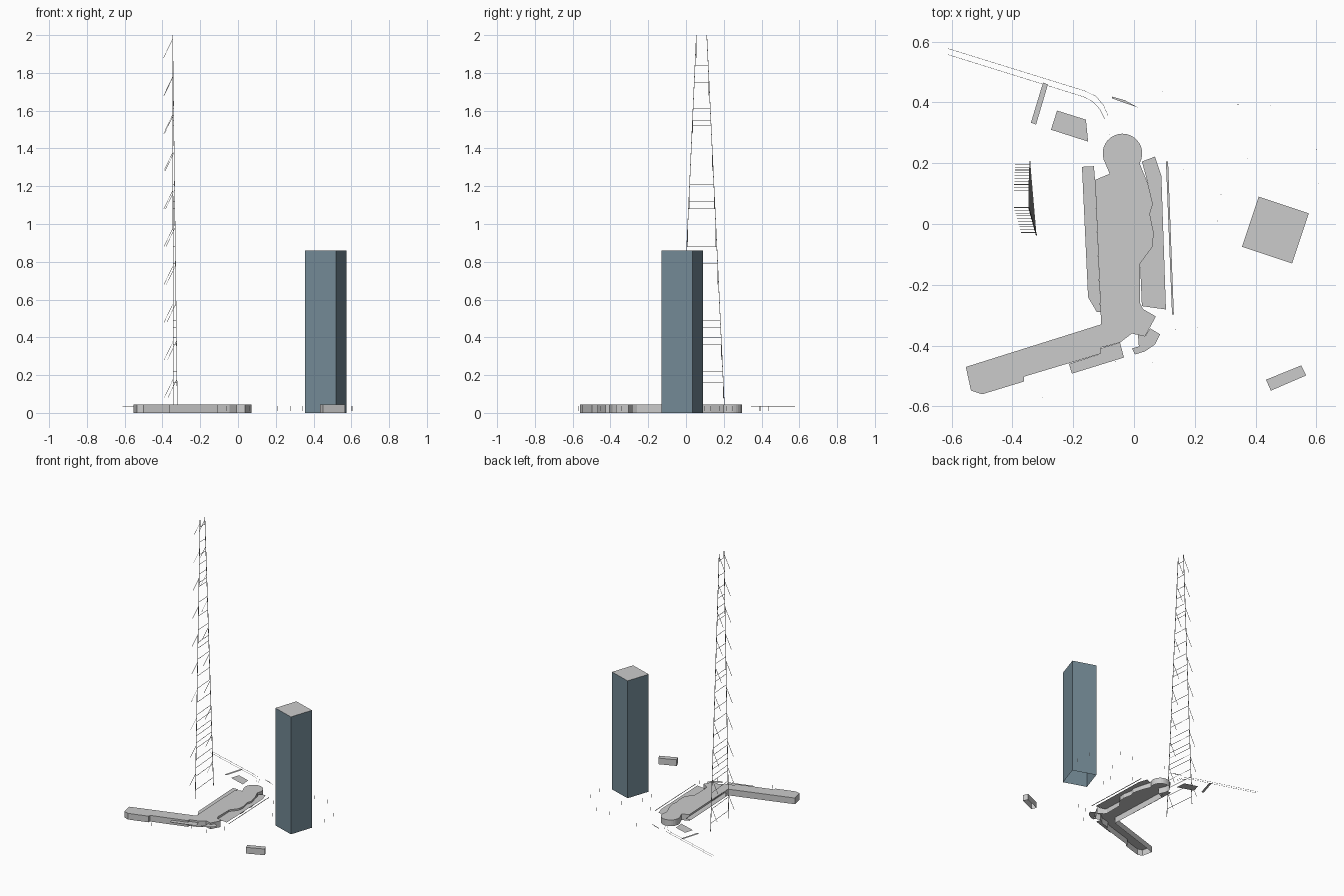
import bpy, math
from mathutils import Vector

ROOF, GROUND = 0.045, 0.033


def mesh_object(name, verts, faces):
    me = bpy.data.meshes.new(name)
    me.from_pydata(verts, [], faces)
    me.update()
    ob = bpy.data.objects.new(name, me)
    bpy.context.collection.objects.link(ob)
    return ob


def block(name, pts, top):
    """Extruded outline (counter-clockwise), open underneath."""
    n = len(pts)
    verts = [(x, y, 0) for x, y in pts] + [(x, y, top) for x, y in pts]
    faces = [(i, (i + 1) % n, n + (i + 1) % n, n + i) for i in range(n)]
    faces.append(tuple(range(n, 2 * n)))
    return mesh_object(name, verts, faces)


def sheet(name, pts, z=GROUND):
    """Flat outline (counter-clockwise)."""
    return mesh_object(name, [(x, y, z) for x, y in pts], [tuple(range(len(pts)))])


def sticks(name, segments, w):
    """Thin square bars joined in one object."""
    verts, faces = [], []
    for a, b in segments:
        a, b = Vector(a), Vector(b)
        d = (b - a).normalized()
        u = d.cross(Vector((0, 0, 1)) if abs(d.z) < 0.9 else Vector((0, 1, 0))).normalized()
        v = d.cross(u)
        k = len(verts)
        for p in (a, b):
            for su, sv in ((-1, -1), (1, -1), (1, 1), (-1, 1)):
                verts.append(p + (u * su + v * sv) * w / 2)
        faces += [(k + i, k + (i + 1) % 4, k + 4 + (i + 1) % 4, k + 4 + i) for i in range(4)]
        faces += [(k + 3, k + 2, k + 1, k), (k + 4, k + 5, k + 6, k + 7)]
    return mesh_object(name, verts, faces)


# glass tower with grey roof
tower = block("tower", [(0.355, -0.075), (0.52, -0.13), (0.575, 0.035), (0.41, 0.09)], 0.86)
glass = bpy.data.materials.new("glass_blue")
glass.diffuse_color = (0.17, 0.25, 0.30, 1)
roof = bpy.data.materials.new("roof_grey")
roof.diffuse_color = (0.6, 0.6, 0.6, 1)
tower.data.materials.append(glass)
tower.data.materials.append(roof)
tower.data.polygons[4].material_index = 1

# bent podium building with a round head
podium = [(-0.08, 0.165), (-0.128, 0.145), (-0.108, -0.33), (-0.553, -0.47), (-0.536, -0.548),
          (-0.5, -0.56), (-0.362, -0.518), (-0.362, -0.502), (-0.108, -0.426), (-0.108, -0.406),
          (-0.046, -0.39), (-0.007, -0.36), (0.036, -0.37), (0.072, -0.304), (0.03, -0.28),
          (0.02, -0.26), (0.02, -0.13), (0.06, -0.076), (0.065, -0.03), (0.052, 0.033),
          (0.062, 0.066), (0.046, 0.132)]
podium += [(-0.038 + 0.065 * math.cos(math.radians(a)), 0.232 + 0.065 * math.sin(math.radians(a)))
           for a in range(-30, 211, 12)]
block("podium", podium, ROOF)

# small pavilion
block("pavilion", [(0.434, -0.512), (0.45, -0.548), (0.566, -0.498), (0.55, -0.465)], ROOF)

# flat paved areas
sheet("left_paving", [(-0.171, 0.188), (-0.151, -0.241), (-0.122, -0.29), (-0.11, -0.29),
                      (-0.128, 0.145), (-0.132, 0.19)])
sheet("right_paving", [(0.026, -0.27), (0.105, -0.281), (0.09, 0.158), (0.069, 0.222),
                       (0.026, 0.205), (0.046, 0.132), (0.062, 0.066), (0.052, 0.033),
                       (0.065, -0.03), (0.06, -0.076), (0.02, -0.13)])
sheet("right_kerb", [(0.125, -0.297), (0.131, -0.297), (0.112, 0.205), (0.105, 0.205)])
sheet("front_paving", [(-0.214, -0.46), (-0.204, -0.492), (-0.033, -0.439), (-0.046, -0.39),
                       (-0.108, -0.408), (-0.108, -0.426)])
sheet("curved_path", [(-0.007, -0.409), (0.003, -0.429), (0.036, -0.419), (0.069, -0.396),
                      (0.086, -0.363), (0.053, -0.343), (0.036, -0.37), (0.013, -0.363),
                      (0.016, -0.403)])
sheet("rear_bar", [(-0.339, 0.333), (-0.322, 0.327), (-0.283, 0.459), (-0.299, 0.465)])
sheet("rear_plaza", [(-0.273, 0.31), (-0.151, 0.271), (-0.158, 0.343), (-0.253, 0.373)])
sheet("rear_sliver", [(-0.072, 0.413), (-0.036, 0.4), (0.013, 0.383), (-0.03, 0.407),
                      (-0.072, 0.419)])

# pair of thin track lines
for name, path in (("outer_track", [(-0.612, 0.577), (-0.16, 0.437), (-0.125, 0.42),
                                    (-0.1, 0.39), (-0.085, 0.355)]),
                   ("inner_track", [(-0.612, 0.557), (-0.165, 0.418), (-0.135, 0.402),
                                    (-0.112, 0.377), (-0.096, 0.345)])):
    p3 = [(x, y, GROUND) for x, y in path]
    sticks(name, list(zip(p3, p3[1:])), 0.0012)

# small lamp posts
posts = [(0.095, 0.435), (0.342, 0.393), (0.45, 0.39), (0.6, 0.244), (0.608, 0.132),
         (0.372, 0.214), (0.164, 0.178), (0.286, 0.096), (0.276, 0.01), (0.135, -0.347),
         (0.21, -0.34), (0.062, -0.455), (-0.302, -0.571), (-0.06, -0.452), (-0.08, 0.294)]
sticks("lamp_posts", [((x, y, 0.01), (x, y, 0.036)) for x, y in posts], 0.002)

# tapered mast: legs, rungs and outward sloping arms
LEGS = [((-0.342, 0.205, 0), (-0.346, 0.11, 2)), ((-0.321, -0.036, 0), (-0.346, 0.055, 2))]


def on_leg(i, z):
    return Vector(LEGS[i][0]).lerp(Vector(LEGS[i][1]), z / 2)


sticks("mast_legs", LEGS, 0.003)
rungs = [0.06, 0.16, 0.22, 0.28, 0.36, 0.40, 0.45, 0.49, 0.55, 0.60, 0.69, 0.79, 0.88, 1.0,
         1.08, 1.12, 1.21, 1.31, 1.41, 1.52, 1.55, 1.61, 1.68, 1.75, 1.84, 1.95]
sticks("mast_rungs", [(on_leg(0, z), on_leg(1, z)) for z in rungs], 0.002)
arms = []
for k in range(10):
    z = 0.18 + 0.2 * k
    for i in (0, 1):
        p = on_leg(i, z)
        arms.append((p, p + Vector((-0.048, 0, -0.1))))
sticks("mast_arms", arms, 0.002)
